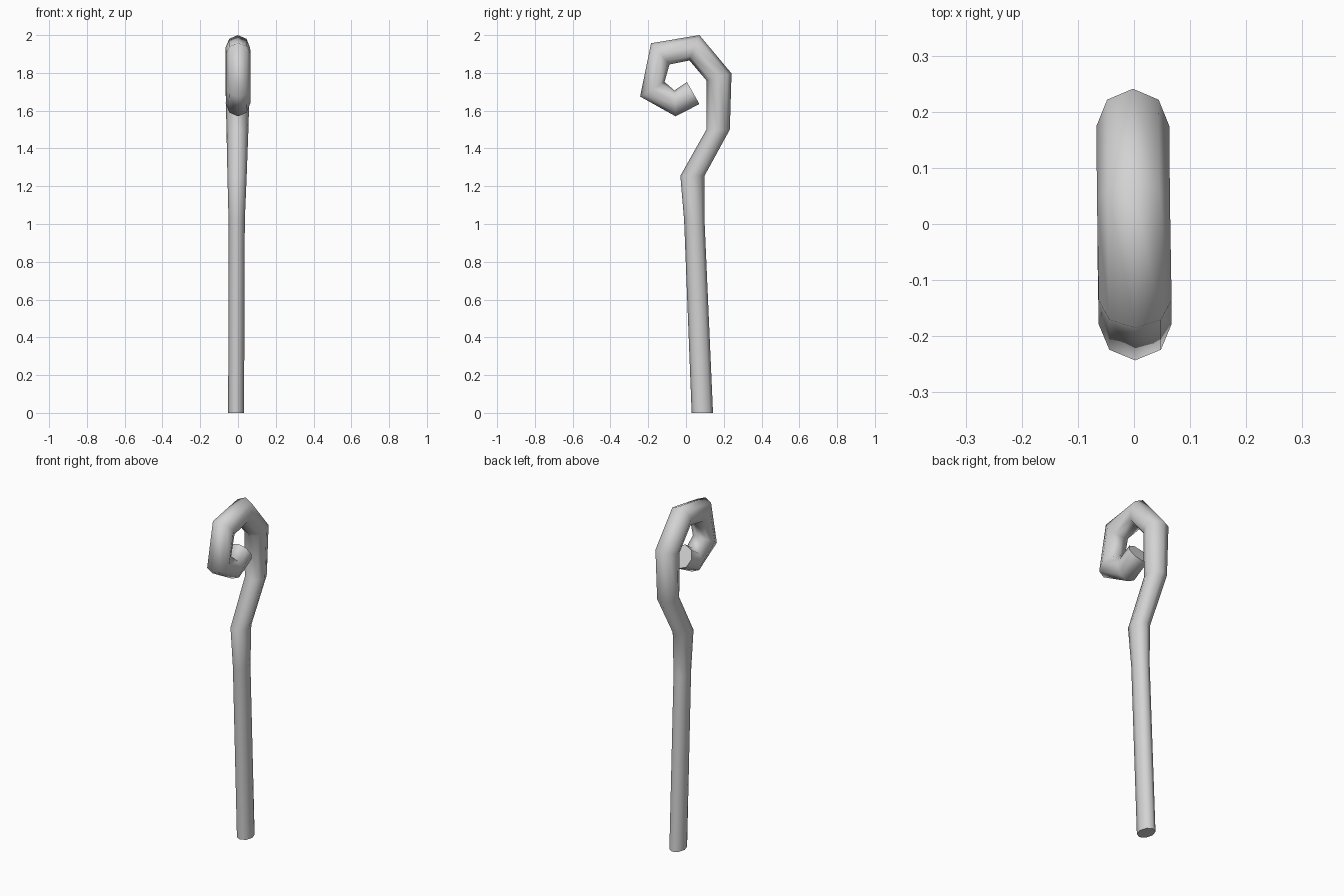
import bpy, bmesh, math
from mathutils import Vector

if "Cube" in bpy.data.objects:
    bpy.data.objects.remove(bpy.data.objects["Cube"])

SIDES = 8

# Staff stations: outer edge (y, z), inner edge (y, z), centre x, half width in x
stations = [
    ((0.143, 0.00), (0.030, 0.00), -0.010, 0.042),
    ((0.098, 1.02), (-0.010, 1.02), -0.007, 0.043),
    ((0.098, 1.255), (-0.030, 1.255), -0.005, 0.051),
    ((0.232, 1.50), (0.108, 1.50), -0.003, 0.058),
    ((0.241, 1.797), (0.108, 1.76), -0.002, 0.065),
    ((0.071, 2.00), (0.018, 1.866), -0.001, 0.065),
    ((-0.185, 1.957), (-0.087, 1.845), 0.002, 0.065),
    ((-0.243, 1.675), (-0.114, 1.752), 0.002, 0.065),
    ((-0.055, 1.570), (-0.061, 1.707), 0.000, 0.065),
    ((0.071, 1.635), (0.005, 1.752), 0.000, 0.063),
]

# Loft the curled staff through eight-sided rings
bm = bmesh.new()
rings = []
for outer, inner, cx, half_x in stations:
    o, i = Vector((cx, *outer)), Vector((cx, *inner))
    mid, arm = (o + i) / 2, (o - i) / 2
    ring = []
    for k in range(SIDES):
        a = 2 * math.pi * k / SIDES
        ring.append(bm.verts.new(mid + arm * math.cos(a) + Vector((half_x * math.sin(a), 0, 0))))
    rings.append(ring)

for lower, upper in zip(rings, rings[1:]):
    for k in range(SIDES):
        n = (k + 1) % SIDES
        bm.faces.new((lower[k], lower[n], upper[n], upper[k])).smooth = True

# Flat end caps with sharp rims
for ring in (rings[0], rings[-1]):
    cap = bm.faces.new(ring)
    cap.smooth = False
    for e in cap.edges:
        e.smooth = False
bmesh.ops.recalc_face_normals(bm, faces=bm.faces)

mesh = bpy.data.meshes.new("curled_staff")
bm.to_mesh(mesh)
bm.free()
staff = bpy.data.objects.new("curled_staff", mesh)
bpy.context.collection.objects.link(staff)

# Plain grey material
grey = bpy.data.materials.new("light_grey")
grey.diffuse_color = (0.65, 0.65, 0.65, 1)
grey.use_nodes = True
grey.node_tree.nodes["Principled BSDF"].inputs["Base Color"].default_value = grey.diffuse_color
mesh.materials.append(grey)
